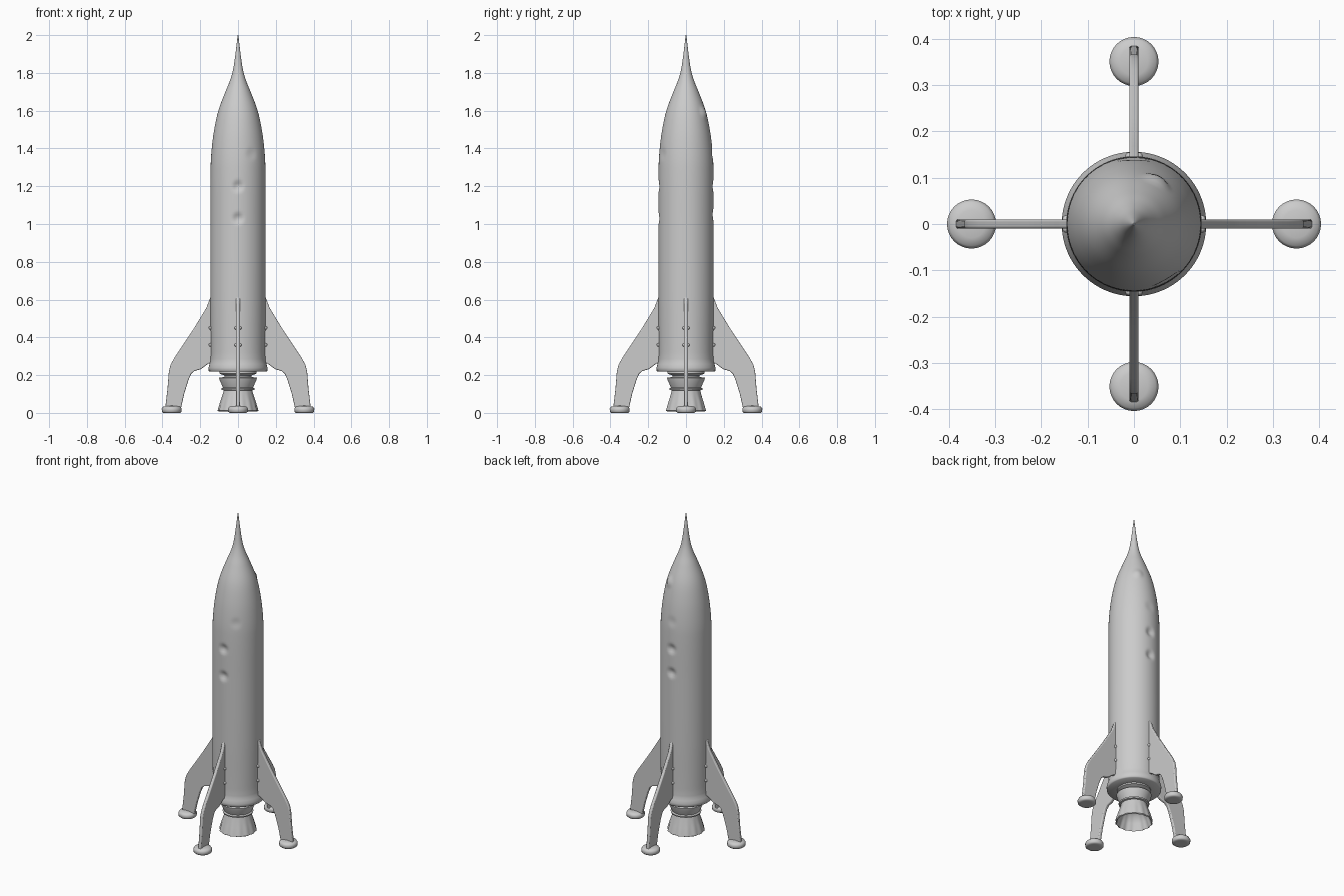
import bpy, bmesh, math
from mathutils import Vector

if "Cube" in bpy.data.objects:
    bpy.data.objects.remove(bpy.data.objects["Cube"])

grey = bpy.data.materials.new("plain_grey")
grey.use_nodes = True
grey.diffuse_color = (0.6, 0.6, 0.6, 1)
bsdf = next(n for n in grey.node_tree.nodes if n.type == "BSDF_PRINCIPLED")
bsdf.inputs["Base Color"].default_value = grey.diffuse_color
bsdf.inputs["Roughness"].default_value = 0.6


def finish(name, bm, angle=40):
    bmesh.ops.recalc_face_normals(bm, faces=bm.faces)
    mesh = bpy.data.meshes.new(name)
    bm.to_mesh(mesh)
    bm.free()
    mesh.materials.append(grey)
    ob = bpy.data.objects.new(name, mesh)
    bpy.context.collection.objects.link(ob)
    bpy.ops.object.select_all(action="DESELECT")
    ob.select_set(True)
    bpy.context.view_layer.objects.active = ob
    bpy.ops.object.shade_smooth_by_angle(angle=math.radians(angle))
    return ob


def lathe(profile, sides, centre=(0, 0), shape=None):
    """Revolve (radius, height) points; shape can move each ring point."""
    bm = bmesh.new()
    rings = []
    for i, (r, z) in enumerate(profile):
        ring = []
        for s in range(sides):
            a = 2 * math.pi * s / sides
            p = Vector((r * math.cos(a), r * math.sin(a), z))
            if shape:
                p = shape(p, a)
            ring.append(bm.verts.new(p + Vector((*centre, 0))))
        rings.append(ring)
    for lo, hi in zip(rings, rings[1:]):
        for s in range(sides):
            t = (s + 1) % sides
            bm.faces.new((lo[s], lo[t], hi[t], hi[s]))
    bm.faces.new(rings[0])
    bm.faces.new(rings[-1])
    return bm


def refine(points, step):
    """Smooth curve through (radius, height) points, sampled closely."""
    out = []
    for i in range(len(points) - 1):
        p0, p1 = points[max(i - 1, 0)], points[i]
        p2, p3 = points[i + 1], points[min(i + 2, len(points) - 1)]
        slope1 = (p2[0] - p0[0]) / (p2[1] - p0[1])
        slope2 = (p3[0] - p1[0]) / (p3[1] - p1[1])
        h = p2[1] - p1[1]
        n = max(1, round(h / step))
        for k in range(n):
            t = k / n
            r = ((2*t**3 - 3*t**2 + 1) * p1[0] + (t**3 - 2*t**2 + t) * h * slope1
                 + (3*t**2 - 2*t**3) * p2[0] + (t**3 - t**2) * h * slope2)
            out.append((r, p1[1] + t * h))
    return out + [points[-1]]


# Hull, with soft portholes pressed in and one blister on the nose
FRONT, BACK = -90, 90
dents = [  # azimuth, height, radius, depth
    (FRONT, 1.20, 0.038, 0.014), (FRONT, 1.03, 0.038, 0.014),
    (BACK, 1.20, 0.038, 0.014), (BACK, 1.05, 0.038, 0.014),
    (-60, 1.37, 0.04, 0.004), (BACK, 1.37, 0.04, 0.004),
    (62, 1.59, 0.04, -0.009),
]


def press(p, a):
    radius = math.hypot(p.x, p.y)
    push = 0
    for az, z, size, depth in dents:
        da = (a - math.radians(az) + math.pi) % (2 * math.pi) - math.pi
        d = math.hypot(da * radius, p.z - z) / size
        if d < 1:
            push += depth * (1 - d * d) ** 2
    k = (radius - push) / radius
    return Vector((p.x * k, p.y * k, p.z))


hull = [(0.146, 0.275), (0.144, 0.32), (0.146, 0.6), (0.146, 1.0), (0.145, 1.3),
        (0.139, 1.4), (0.126, 1.5), (0.104, 1.6), (0.067, 1.7), (0.046, 1.75),
        (0.030, 1.8), (0.019, 1.86), (0.010, 1.93), (0.002, 2.0)]
skirt = [(0.07, 0.218), (0.15, 0.218), (0.155, 0.223), (0.156, 0.24), (0.151, 0.258)]
finish("hull", lathe(skirt + refine(hull, 0.012), 96, shape=press), 50)

# Engine: stacked collars and a hollow fluted bell
collars = [(0.07, 0.23), (0.096, 0.225), (0.098, 0.208), (0.072, 0.198),
           (0.072, 0.19), (0.1, 0.186), (0.098, 0.175), (0.08, 0.135),
           (0.088, 0.13), (0.086, 0.122), (0.06, 0.115)]
finish("engine_collars", lathe(collars, 48), 35)


def flute(p, a):
    k = 1 + 0.025 * math.cos(14 * a) * max(0, 1 - p.z / 0.12)
    return Vector((p.x * k, p.y * k, p.z))


bell = [(0.06, 0.125), (0.074, 0.125), (0.08, 0.1), (0.093, 0.06), (0.106, 0.012),
        (0.1, 0.008), (0.086, 0.05), (0.07, 0.09), (0.03, 0.11)]
finish("engine_bell", lathe(bell, 84, shape=flute), 45)

# Four landing fins, each with a foot pad and two root lugs
fin_outline = [(0.13, 0.635), (0.147, 0.61), (0.168, 0.555), (0.23, 0.453),
               (0.29, 0.362), (0.335, 0.295), (0.357, 0.255), (0.366, 0.22),
               (0.373, 0.13), (0.386, 0.02), (0.303, 0.02), (0.285, 0.1),
               (0.262, 0.175), (0.247, 0.208), (0.23, 0.222), (0.195, 0.232),
               (0.172, 0.25), (0.155, 0.262), (0.13, 0.262)]
foot = [(0.03, 0), (0.045, 0), (0.052, 0.006), (0.053, 0.022),
        (0.047, 0.032), (0.03, 0.036), (0.01, 0.038)]
HALF = 0.01

for i, side in enumerate(("left", "back", "right", "front")):
    turn = i * math.pi / 2
    bm = bmesh.new()
    face = bm.faces.new([bm.verts.new((r, -HALF, z)) for r, z in fin_outline])
    grown = bmesh.ops.extrude_face_region(bm, geom=[face])["geom"]
    for v in grown:
        if isinstance(v, bmesh.types.BMVert):
            v.co.y = HALF
    fin = finish(side + "_fin", bm, 30)
    fin.rotation_euler.z = turn
    bevel = fin.modifiers.new("rounded_edges", "BEVEL")
    bevel.width = 0.005
    bevel.segments = 3
    bevel.limit_method = "ANGLE"
    bevel.angle_limit = math.radians(60)

    pad = finish(side + "_foot", lathe(foot, 32, centre=(0.351, 0)), 50)
    pad.rotation_euler.z = turn

    bm = bmesh.new()
    for z in (0.36, 0.45):
        for y in (-HALF, HALF):
            ball = bmesh.ops.create_uvsphere(bm, u_segments=12, v_segments=8, radius=0.009)
            bmesh.ops.translate(bm, verts=ball["verts"], vec=(0.146, y, z))
    lugs = finish(side + "_fin_lugs", bm, 60)
    lugs.rotation_euler.z = turn
